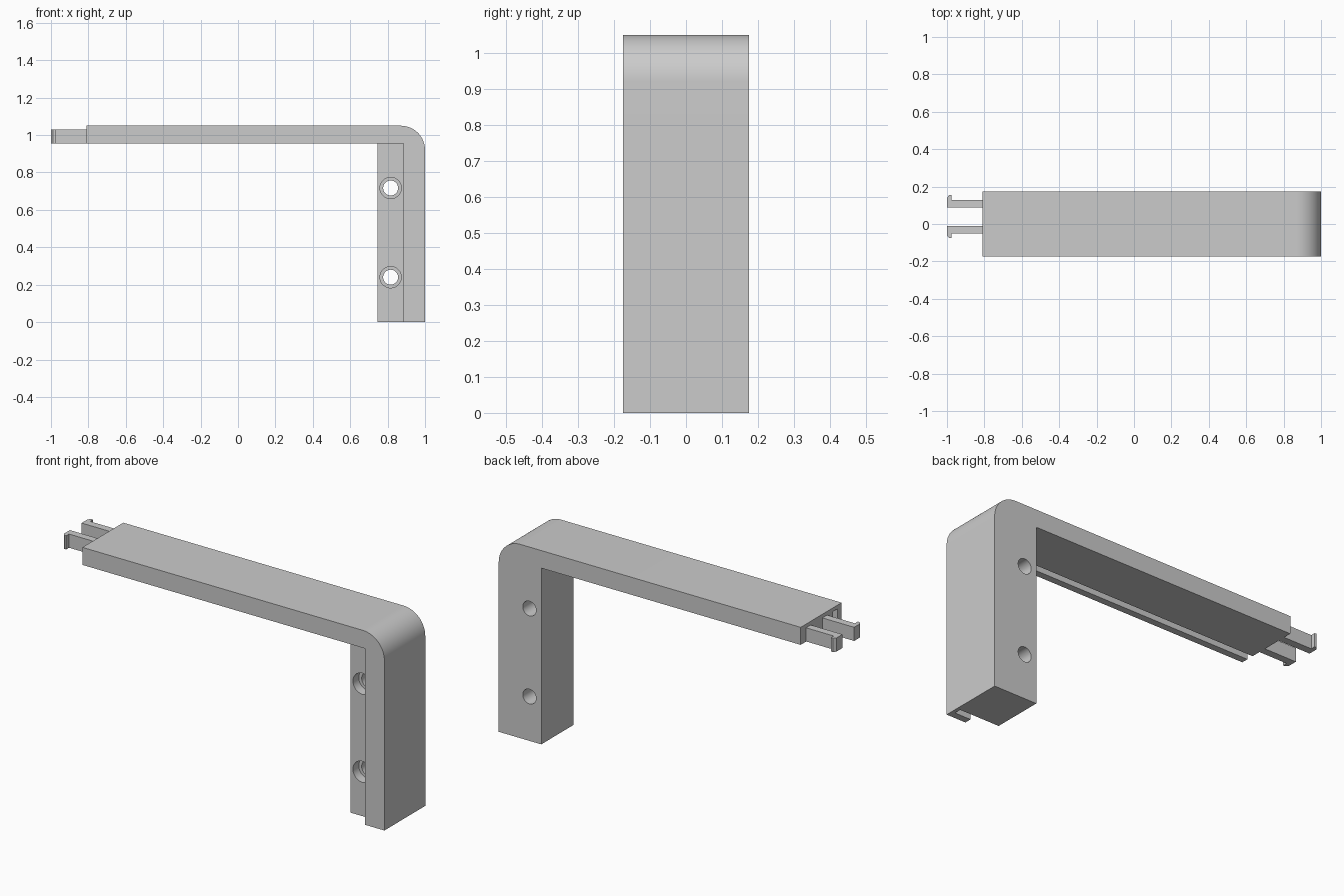
import bpy, bmesh, math

cube = bpy.data.objects.get("Cube")
if cube:
    bpy.data.objects.remove(cube, do_unlink=True)

grey = bpy.data.materials.new("plain_grey")
grey.use_nodes = True
colour = (0.6, 0.6, 0.6, 1)
grey.diffuse_color = colour
grey.node_tree.nodes["Principled BSDF"].inputs["Base Color"].default_value = colour

HALF = 0.175          # half width of the bracket
SEAT = -0.10          # front face of the recessed block
LIP = -0.138          # back face of the front lip
SKIN = 0.02           # outer wall behind the slot
INNER_X, INNER_Z = 0.885, 0.955
TOP, END, RADIUS = 1.05, -0.81, 0.13


def prism(name, outline, axis, low, high):
    """Extrude a 2D outline along y (outline in x, z) or z (outline in x, y)."""
    bm = bmesh.new()
    place = (lambda a, b: (a, low, b)) if axis == "y" else (lambda a, b: (a, b, low))
    face = bm.faces.new([bm.verts.new(place(a, b)) for a, b in outline])
    moved = bmesh.ops.extrude_face_region(bm, geom=[face])["geom"]
    step = (0, high - low, 0) if axis == "y" else (0, 0, high - low)
    bmesh.ops.translate(bm, vec=step, verts=[v for v in moved if isinstance(v, bmesh.types.BMVert)])
    bmesh.ops.recalc_face_normals(bm, faces=bm.faces)
    mesh = bpy.data.meshes.new(name)
    bm.to_mesh(mesh)
    bm.free()
    mesh.materials.append(grey)
    obj = bpy.data.objects.new(name, mesh)
    bpy.context.collection.objects.link(obj)
    return obj


def corner(x, z, r, steps=20):
    """Rounded outer corner, from the top edge round to the side."""
    angles = [math.pi / 2 * (1 - i / steps) for i in range(steps + 1)]
    return [(x - r + r * math.cos(a), z - r + r * math.sin(a)) for a in angles]


def circle(x, z, r, sides=48):
    return [(x + r * math.cos(math.tau * i / sides), z + r * math.sin(math.tau * i / sides))
            for i in range(sides)]


def cut(target, cutter):
    cutter.hide_render = True
    mod = target.modifiers.new("cut", "BOOLEAN")
    mod.operation, mod.solver, mod.object = "DIFFERENCE", "EXACT", cutter
    bpy.context.view_layer.objects.active = target
    bpy.ops.object.modifier_apply(modifier=mod.name)
    bpy.data.objects.remove(cutter, do_unlink=True)


# Bracket: arm and leg in one piece
bracket = prism("bracket_body",
                [(END, INNER_Z), (END, TOP)] + corner(1, TOP, RADIUS)
                + [(1, 0), (0.745, 0), (0.745, INNER_Z)], "y", -HALF, HALF)

# Recess in front of the mounting block
cut(bracket, prism("recess_cutter", [(0.6, -0.1), (INNER_X, -0.1), (INNER_X, INNER_Z), (0.6, INNER_Z)],
                   "y", -0.3, SEAT))

# Slot behind the front lip
cut(bracket, prism("slot_cutter",
                   [(-0.9, -0.1), (-0.9, TOP - SKIN)] + corner(1 - SKIN, TOP - SKIN, RADIUS - SKIN)
                   + [(1 - SKIN, -0.1)], "y", LIP, SEAT))

# Counterbored screw holes
for z in (0.24, 0.717):
    cut(bracket, prism("hole_cutter", circle(0.816, z, 0.04), "y", SEAT - 0.02, 0.3))
    cut(bracket, prism("counterbore_cutter", circle(0.816, z, 0.057), "y", SEAT - 0.02, SEAT + 0.05))

# Pair of snap prongs with outward hooks
for name, side in (("back_prong", 1), ("front_prong", -1)):
    shape = [(END + 0.02, 0.05), (-1, 0.05), (-1, 0.102), (-0.988, 0.115),
             (-0.977, 0.115), (-0.977, 0.09), (END + 0.02, 0.09)]
    prism(name, [(x, 0.039 + side * y) for x, y in shape], "z", INNER_Z + 0.001, TOP - SKIN)

# Smooth the rounded corner and holes, keep edges sharp
bpy.ops.object.select_all(action="DESELECT")
bracket.select_set(True)
bpy.context.view_layer.objects.active = bracket
bpy.ops.object.shade_smooth_by_angle(angle=math.radians(30))
